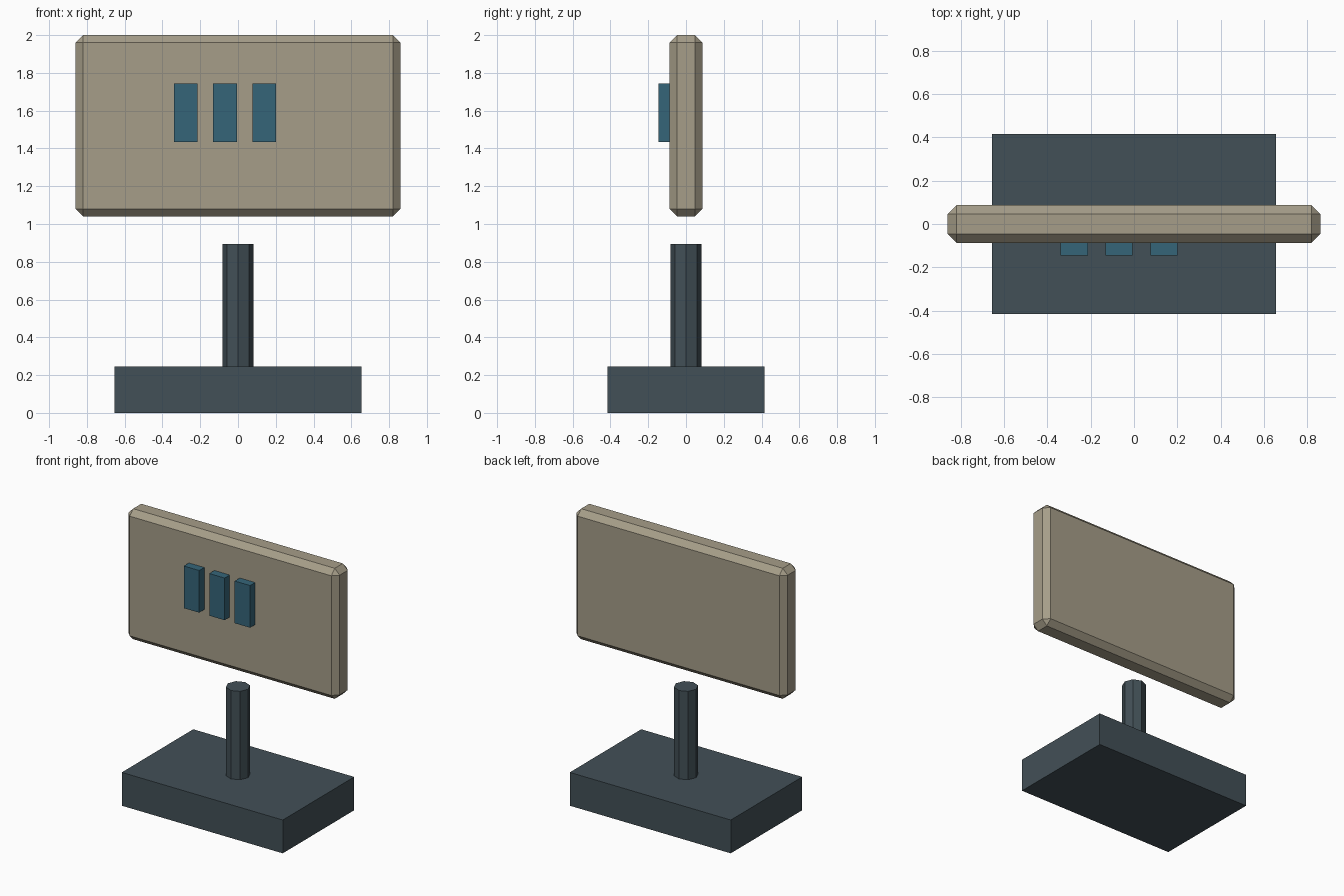
import bpy

if "Cube" in bpy.data.objects:
    bpy.data.objects.remove(bpy.data.objects["Cube"])


def material(name, rgb):
    mat = bpy.data.materials.new(name)
    mat.diffuse_color = (*rgb, 1)
    mat.use_nodes = True
    mat.node_tree.nodes["Principled BSDF"].inputs["Base Color"].default_value = mat.diffuse_color
    return mat


def box(name, size, centre, mat):
    bpy.ops.mesh.primitive_cube_add(size=1, location=centre)
    obj = bpy.context.object
    obj.name = name
    obj.scale = size
    bpy.ops.object.transform_apply(location=False, rotation=False, scale=True)
    obj.data.materials.append(mat)
    return obj


slate = material("slate", (0.055, 0.08, 0.095))
tan = material("tan", (0.38, 0.34, 0.25))
blue = material("blue", (0.036, 0.13, 0.19))

# Base block
box("base", (1.31, 0.83, 0.245), (0, 0, 0.1225), slate)

# Octagonal post
bpy.ops.mesh.primitive_cylinder_add(vertices=8, radius=0.082, depth=0.65, location=(0, 0, 0.57))
post = bpy.context.object
post.name = "post"
post.data.materials.append(slate)

# Sign panel with chamfered edges
panel = box("panel", (1.72, 0.174, 0.96), (0, 0, 1.52), tan)
bevel = panel.modifiers.new("chamfer", "BEVEL")
bevel.width = 0.04
bevel.segments = 1

# Three raised bars on the front of the panel
for i in range(3):
    box(f"front_bar_{i + 1}", (0.125, 0.06, 0.31),
        (-0.276 + 0.207 * i, -0.116, 1.59), blue)
